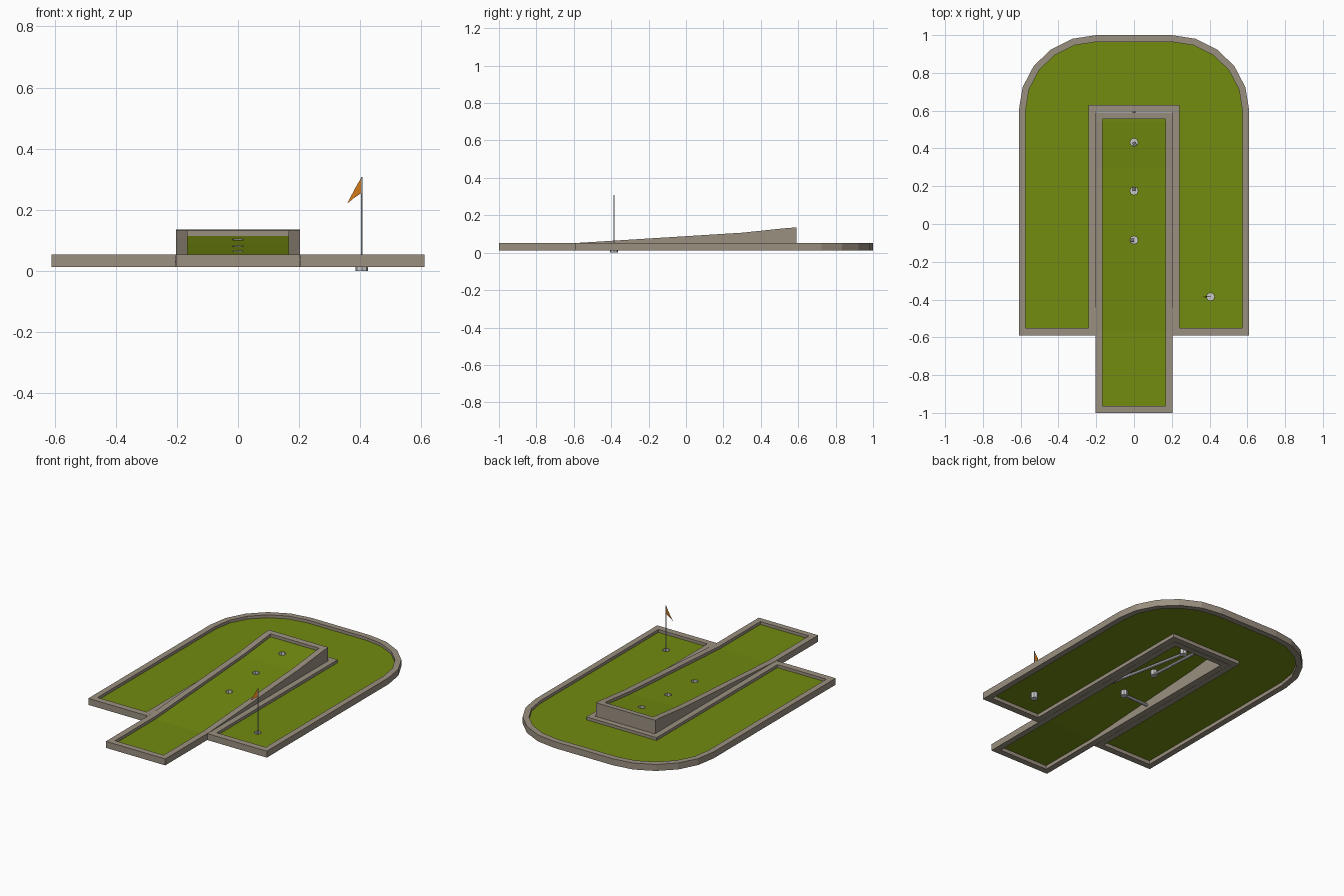
import bpy, bmesh, math
from mathutils import Vector

if "Cube" in bpy.data.objects:
    bpy.data.objects.remove(bpy.data.objects["Cube"])


def material(name, rgb):
    m = bpy.data.materials.new(name)
    m.diffuse_color = (*rgb, 1)
    m.use_nodes = True
    m.node_tree.nodes["Principled BSDF"].inputs["Base Color"].default_value = m.diffuse_color
    return m


STONE = material("warm grey kerb", (0.33, 0.28, 0.22))
GREEN = material("turf green", (0.17, 0.26, 0.005))
METAL = material("light grey metal", (0.58, 0.58, 0.58))
ORANGE = material("flag orange", (0.60, 0.18, 0.01))

BASE, RIM, DROP = 0.013, 0.053, 0.018
HOLE_R, SIDES = 0.021, 8
PROFILE = [(-1, RIM), (-0.57, RIM), (0.3, 0.107), (0.54, 0.132), (0.59, 0.135)]


def ramp_top(y):
    for (y0, z0), (y1, z1) in zip(PROFILE, PROFILE[1:]):
        if y <= y1:
            return z0 + (z1 - z0) * (y - y0) / (y1 - y0)
    return PROFILE[-1][1]


def flat_top(y):
    return RIM


def finish(bm, name, mat, recalc=True):
    if recalc:
        bmesh.ops.recalc_face_normals(bm, faces=bm.faces)
    me = bpy.data.meshes.new(name)
    bm.to_mesh(me)
    bm.free()
    me.materials.append(mat)
    ob = bpy.data.objects.new(name, me)
    bpy.context.collection.objects.link(ob)
    return ob


def kerb(name, outer, inner, top):
    """Closed solid wall between two matching outlines."""
    bm = bmesh.new()
    rings = []
    for pts, high in ((outer, False), (outer, True), (inner, True), (inner, False)):
        rings.append([bm.verts.new((x, y, top(y) if high else BASE)) for x, y in pts])
    n = len(outer)
    for k in range(4):
        a, b = rings[k], rings[(k + 1) % 4]
        for i in range(n):
            j = (i + 1) % n
            bm.faces.new((a[i], a[j], b[j], b[i]))
    return finish(bm, name, STONE)


def circle(cx, cy):
    return [(cx + HOLE_R * math.cos(math.tau * i / SIDES),
             cy + HOLE_R * math.sin(math.tau * i / SIDES)) for i in range(SIDES)]


def turf(name, outline, holes, top, folds=()):
    """Sheet of turf with round holes, bent to the height profile."""
    bm = bmesh.new()
    for pts in [outline] + [circle(*h) for h in holes]:
        vs = [bm.verts.new((x, y, 0)) for x, y in pts]
        for i, v in enumerate(vs):
            bm.edges.new((v, vs[(i + 1) % len(vs)]))
    bmesh.ops.triangle_fill(bm, use_beauty=True, edges=bm.edges[:], normal=(0, 0, 1))
    for y in folds:
        bmesh.ops.bisect_plane(bm, geom=bm.verts[:] + bm.edges[:] + bm.faces[:],
                               plane_co=(0, y, 0), plane_no=(0, 1, 0))
    for v in bm.verts:
        v.co.z = top(v.co.y) - DROP
    for f in bm.faces:
        f.normal_update()
        if f.normal.z < 0:
            f.normal_flip()
    return finish(bm, name, GREEN, False)


def cup(name, x, y, top, bottom):
    """Open cup whose rim follows the turf."""
    bm = bmesh.new()
    hi = [bm.verts.new((px, py, top(py) - DROP)) for px, py in circle(x, y)]
    lo = [bm.verts.new((px, py, bottom)) for px, py in circle(x, y)]
    for i in range(SIDES):
        j = (i + 1) % SIDES
        bm.faces.new((lo[i], lo[j], hi[j], hi[i]))
    bm.faces.new(lo[::-1])
    return finish(bm, name, METAL, False)


def rod(name, a, b, r):
    a, b = Vector(a), Vector(b)
    d = b - a
    bm = bmesh.new()
    bmesh.ops.create_cone(bm, cap_ends=True, segments=8, radius1=r, radius2=r, depth=d.length)
    bm.transform(d.to_track_quat('Z', 'Y').to_matrix().to_4x4())
    bmesh.ops.translate(bm, verts=bm.verts, vec=(a + b) / 2)
    return finish(bm, name, METAL)


def u_outline(rx, ry, front, slot_x, slot_y):
    """U-shaped court: rounded back, straight front, slot for the ramp."""
    right = [(0.2 + rx, front)]
    for i in range(6):
        t = math.radians(18 * i)
        right.append((0.2 + rx * math.cos(t), 0.6 + ry * math.sin(t)))
    left = [(-x, y) for x, y in reversed(right)]
    return right + left + [(-slot_x, front), (-slot_x, slot_y), (slot_x, slot_y), (slot_x, front)]


def ramp_outline(half, front, back):
    ys = [front, -0.57, 0.3, 0.54, back]
    return [(half, y) for y in ys] + [(-half, y) for y in reversed(ys)]


# U-shaped lower court
FLAG = (0.405, -0.385)
court_in = u_outline(0.374, 0.364, -0.55, 0.24, 0.63)
kerb("court_kerb", u_outline(0.41, 0.4, -0.59, 0.204, 0.595), court_in, flat_top)
turf("court_turf", court_in, [FLAG], flat_top)
cup("court_cup", *FLAG, flat_top, 0.0)

# Central ramp with three holes
HOLES = [(0, -0.085), (0, 0.175), (0, 0.432)]
kerb("ramp_kerb", ramp_outline(0.203, -1, 0.59), ramp_outline(0.166, -0.963, 0.555), ramp_top)
rect = [(0.166, -0.963), (0.166, 0.555), (-0.166, 0.555), (-0.166, -0.963)]
turf("ramp_turf", rect, HOLES, ramp_top, (-0.57, 0.3, 0.54))

# Cups and the pipes that lead balls out under the ramp
EXITS = [(-0.235, -0.085), (0, 0.625), (0.2, -0.25)]
for i, ((x, y), (ex, ey)) in enumerate(zip(HOLES, EXITS), 1):
    floor = ramp_top(y) - DROP
    cup(f"ramp_cup_{i}", x, y, ramp_top, floor - 0.03)
    rod(f"drain_pipe_{i}", (x, y, floor - 0.022), (ex, ey, 0.036), 0.009)

# Flag pole and pennant
fx, fy = FLAG
rod("flag_pole", (fx, fy, 0.003), (fx, fy, 0.308), 0.0025)
bm = bmesh.new()
shape = [(0, 0.308, 0), (-0.022, 0.27, 0.003), (-0.048, 0.22, -0.002),
         (-0.026, 0.238, -0.003), (0, 0.256, 0)]
v = [bm.verts.new((fx + x, fy + y, z)) for x, z, y in shape]
for ids in ((0, 1, 3, 4), (1, 2, 3)):
    bm.faces.new([v[i] for i in ids])
ret = bmesh.ops.solidify(bm, geom=bm.faces[:], thickness=0.001)
finish(bm, "flag_pennant", ORANGE)
